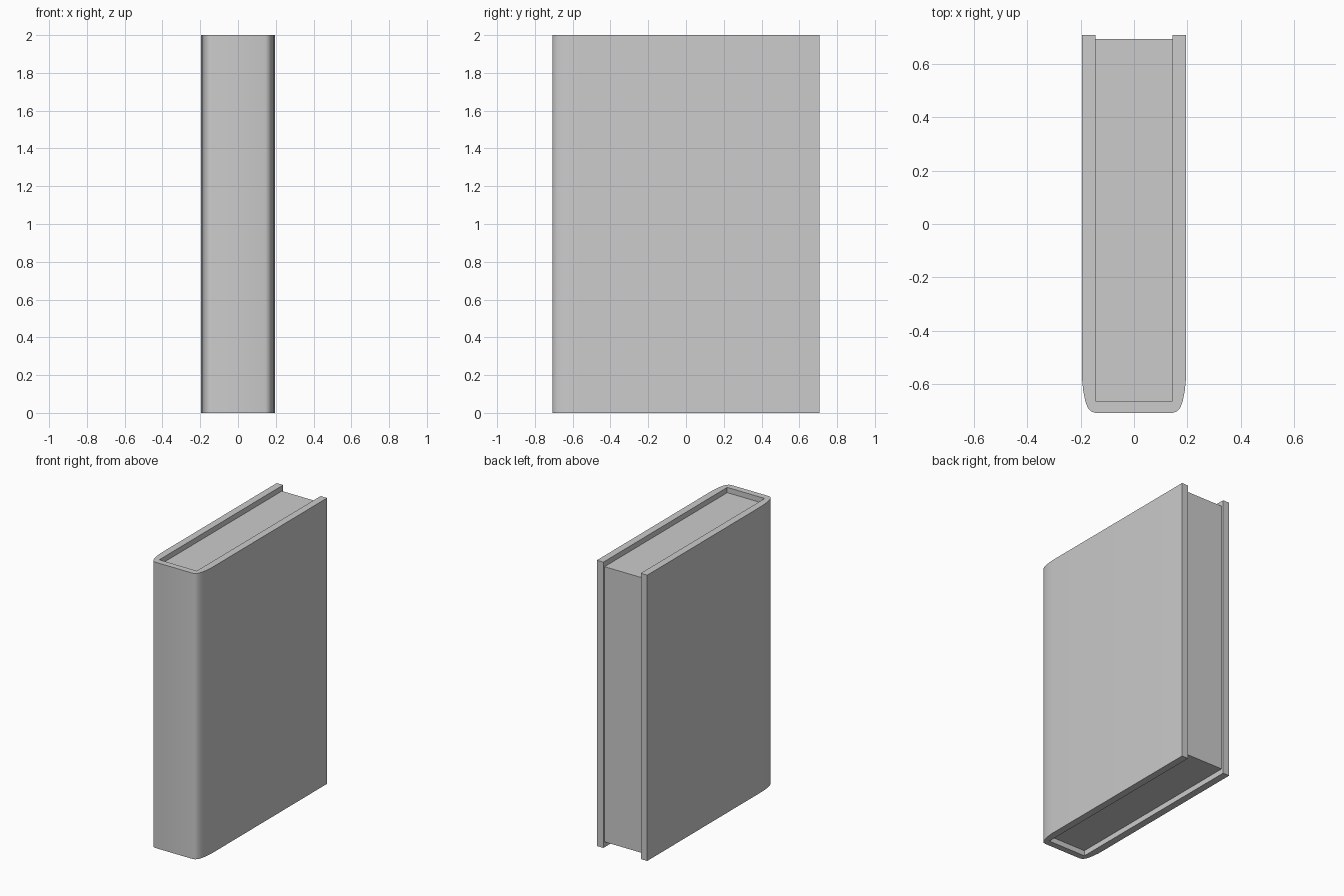
import bpy, bmesh

if "Cube" in bpy.data.objects:
    bpy.data.objects.remove(bpy.data.objects["Cube"])

HALF_W, HALF_D, HEIGHT = 0.195, 0.707, 2.0
PAGE_W, PAGE_FRONT, PAGE_BACK, PAGE_INSET = 0.145, -0.663, 0.693, 0.037


def extrude_profile(name, points, z0, z1):
    """Extrude a closed xy outline from z0 to z1."""
    bm = bmesh.new()
    face = bm.faces.new([bm.verts.new((x, y, z0)) for x, y in points])
    top = bmesh.ops.extrude_face_region(bm, geom=[face])["geom"]
    bmesh.ops.translate(bm, vec=(0, 0, z1 - z0),
                        verts=[g for g in top if isinstance(g, bmesh.types.BMVert)])
    bmesh.ops.recalc_face_normals(bm, faces=bm.faces)
    mesh = bpy.data.meshes.new(name)
    bm.to_mesh(mesh)
    bm.free()
    obj = bpy.data.objects.new(name, mesh)
    bpy.context.collection.objects.link(obj)
    return obj


# Cover: U-shaped outline with rounded spine corners, right half mirrored
right_half = [(0.145, -HALF_D), (0.16, -0.702), (0.173, -0.688), (0.182, -0.665),
              (0.19, -0.625), (HALF_W, -0.575), (HALF_W, HALF_D),
              (PAGE_W, HALF_D), (PAGE_W, PAGE_FRONT)]
outline = right_half + [(-x, y) for x, y in reversed(right_half)]
cover = extrude_profile("cover", outline, 0, HEIGHT)
bpy.context.view_layer.objects.active = cover
cover.select_set(True)
bpy.ops.object.shade_smooth_by_angle(angle=0.52)

# Page block, recessed at the top, bottom and open edge
extrude_profile("pages", [(-PAGE_W, PAGE_FRONT), (PAGE_W, PAGE_FRONT),
                          (PAGE_W, PAGE_BACK), (-PAGE_W, PAGE_BACK)],
                PAGE_INSET, HEIGHT - PAGE_INSET)
